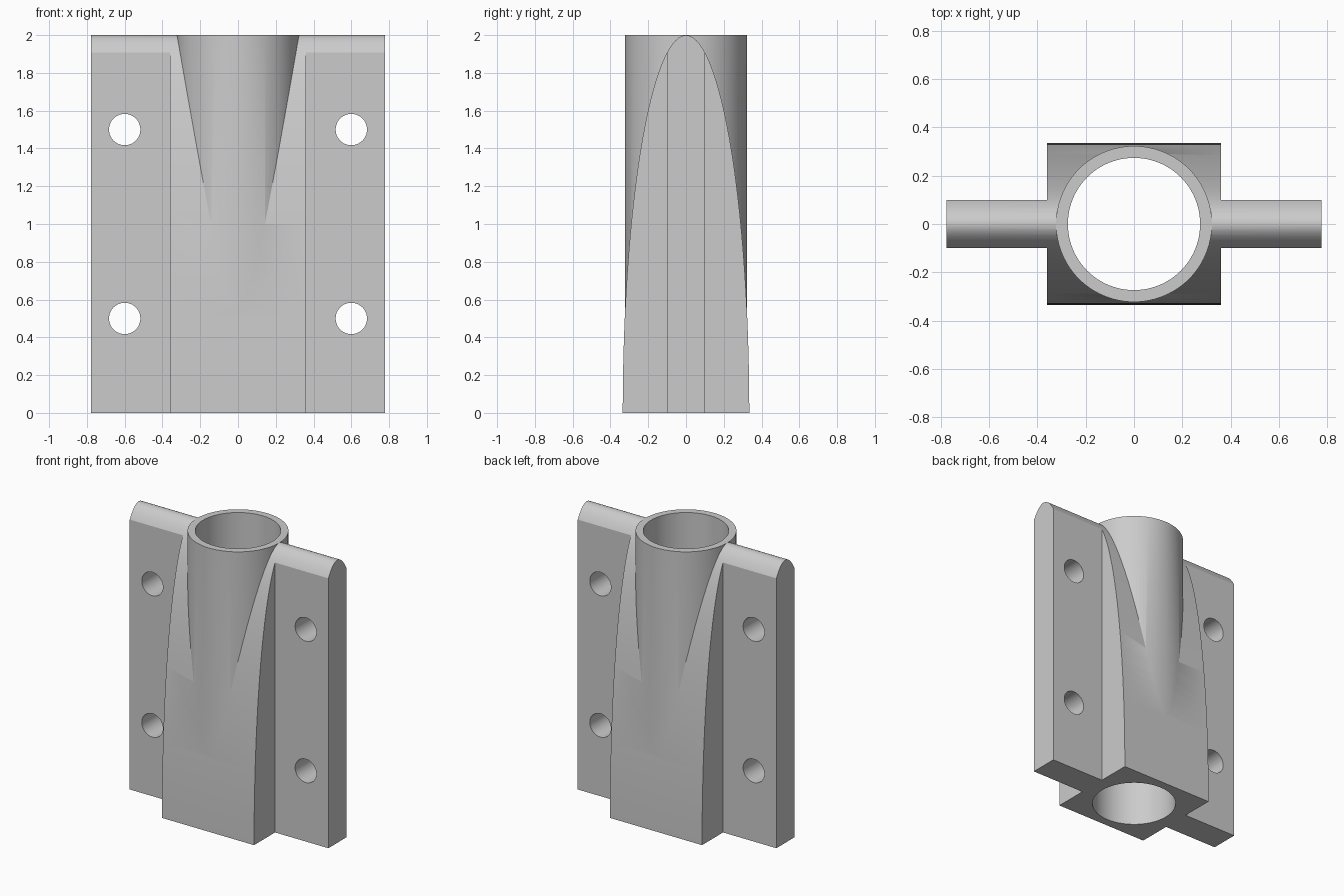
import bpy
import bmesh
import math
from mathutils import Matrix

default = bpy.data.objects.get("Cube")
if default:
    bpy.data.objects.remove(default, do_unlink=True)

HEIGHT = 2.0
HALF_WIDTH = 0.777    # outer edge of the flanges
BLOCK = 0.36          # half width of the central block
DEPTH = 0.335         # half depth at the foot
FLANGE = 0.1          # half thickness of the flanges
OUTER, BORE = 0.323, 0.274
HOLE = 0.083

grey = bpy.data.materials.new("plain grey")
grey.use_nodes = True
colour = (0.6, 0.6, 0.6, 1)
grey.diffuse_color = colour
grey.node_tree.nodes["Principled BSDF"].inputs["Base Color"].default_value = colour


def make_object(name, bm):
    bmesh.ops.recalc_face_normals(bm, faces=bm.faces)
    mesh = bpy.data.meshes.new(name)
    bm.to_mesh(mesh)
    bm.free()
    mesh.materials.append(grey)
    obj = bpy.data.objects.new(name, mesh)
    bpy.context.collection.objects.link(obj)
    return obj


def cylinder(name, radius, low, high, turn=Matrix(), segments=96):
    bm = bmesh.new()
    place = turn @ Matrix.Translation((0, 0, (low + high) / 2))
    bmesh.ops.create_cone(bm, cap_ends=True, segments=segments, radius1=radius,
                          radius2=radius, depth=high - low, matrix=place)
    return make_object(name, bm)


def box(name, low, high):
    bm = bmesh.new()
    bmesh.ops.create_cube(bm, size=1)
    for v in bm.verts:
        v.co = [h if c > 0 else l for c, l, h in zip(v.co, low, high)]
    return make_object(name, bm)


def combine(target, other, operation):
    mod = target.modifiers.new(operation.lower(), "BOOLEAN")
    mod.operation = operation
    mod.solver = "EXACT"
    mod.object = other
    other.hide_render = True
    bpy.context.view_layer.objects.active = target
    bpy.ops.object.modifier_apply(modifier=mod.name)
    bpy.data.objects.remove(other, do_unlink=True)


# Half-ellipse profile extruded across the full width
bm = bmesh.new()
steps = 96
top = HEIGHT - 0.0005
profile = [bm.verts.new((-HALF_WIDTH, DEPTH * math.cos(math.pi * i / steps),
                         top * math.sin(math.pi * i / steps)))
           for i in range(steps + 1)]
face = bm.faces.new(profile)
new = bmesh.ops.extrude_face_region(bm, geom=[face])["geom"]
bmesh.ops.translate(bm, vec=(2 * HALF_WIDTH, 0, 0),
                    verts=[g for g in new if isinstance(g, bmesh.types.BMVert)])
body = make_object("pipe_bracket", bm)

# Cut the four corners back to leave thin side flanges
for sx in (-1, 1):
    for sy in (-1, 1):
        xs = sorted((sx * BLOCK, sx))
        ys = sorted((sy * FLANGE, sy))
        cutter = box("corner_cutter", (xs[0], ys[0], -1), (xs[1], ys[1], 3))
        combine(body, cutter, "DIFFERENCE")

# Upright tube, then its bore
combine(body, cylinder("tube", OUTER, 0.1, HEIGHT), "UNION")
combine(body, cylinder("bore_cutter", BORE, -0.5, 2.5), "DIFFERENCE")

# Bolt holes through the flanges
for x in (-0.6, 0.6):
    for z in (0.5, 1.5):
        turn = Matrix.Translation((x, 0, z)) @ Matrix.Rotation(math.pi / 2, 4, "X")
        combine(body, cylinder("bolt_cutter", HOLE, -0.5, 0.5, turn, 48), "DIFFERENCE")

bpy.ops.object.select_all(action="DESELECT")
body.select_set(True)
bpy.context.view_layer.objects.active = body
bpy.ops.object.shade_smooth_by_angle(angle=math.radians(25))
